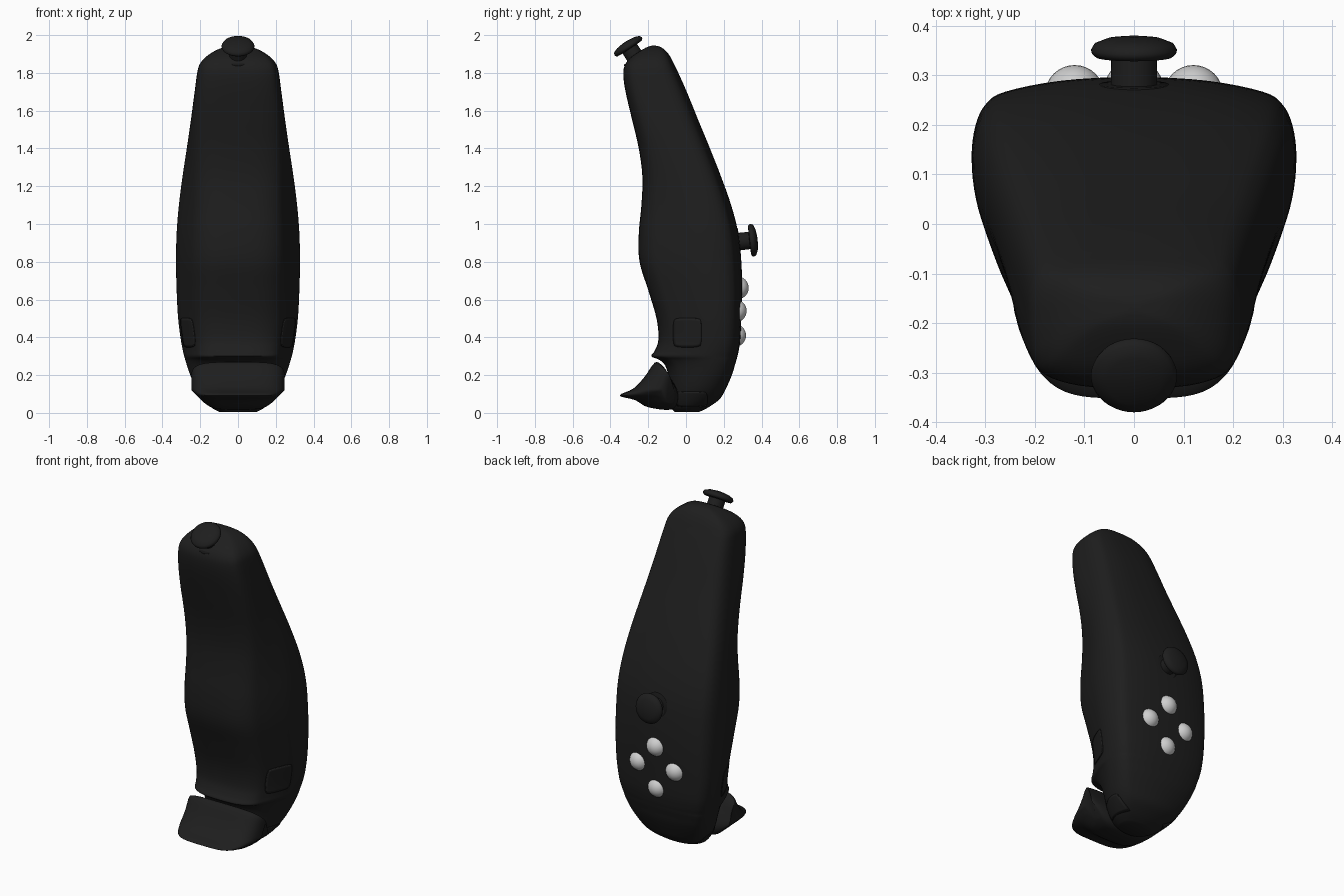
import bpy
import bmesh
import math
from mathutils import Vector
from mathutils.bvhtree import BVHTree

cube = bpy.data.objects.get("Cube")
if cube:
    bpy.data.objects.remove(cube, do_unlink=True)


def material(name, value, roughness):
    mat = bpy.data.materials.new(name)
    mat.use_nodes = True
    colour = (value, value, value, 1)
    mat.diffuse_color = colour
    shader = mat.node_tree.nodes["Principled BSDF"]
    shader.inputs["Base Color"].default_value = colour
    shader.inputs["Roughness"].default_value = roughness
    return mat


SHELL = material("shell black", 0.013, 0.6)
SEAM = material("seam black", 0.008, 0.8)
GREY = material("button grey", 0.62, 0.5)


def finish(name, bm, mat, angle=40):
    bmesh.ops.recalc_face_normals(bm, faces=bm.faces)
    mesh = bpy.data.meshes.new(name)
    bm.to_mesh(mesh)
    bm.free()
    obj = bpy.data.objects.new(name, mesh)
    bpy.context.collection.objects.link(obj)
    mesh.materials.append(mat)
    bpy.ops.object.select_all(action="DESELECT")
    obj.select_set(True)
    bpy.context.view_layer.objects.active = obj
    bpy.ops.object.shade_smooth_by_angle(angle=math.radians(angle))
    return obj


def loft(rings):
    """Skin closed rings of points and cap both ends."""
    bm = bmesh.new()
    rows = [[bm.verts.new(p) for p in ring] for ring in rings]
    count = len(rows[0])
    for low, high in zip(rows, rows[1:]):
        for i in range(count):
            j = (i + 1) % count
            bm.faces.new((low[i], low[j], high[j], high[i]))
    bm.faces.new(rows[0])
    bm.faces.new(rows[-1])
    return bm


def spline(points, steps, closed=False):
    """Catmull-Rom curve through points of any dimension."""
    pts = [Vector(p) for p in points]
    n = len(pts)

    def get(i):
        return pts[i % n] if closed else pts[max(0, min(n - 1, i))]

    out = []
    for i in range(n if closed else n - 1):
        a, b, c, d = (get(i + k) for k in (-1, 0, 1, 2))
        for s in range(steps):
            t = s / steps
            out.append(b + (c - a) * (t / 2)
                       + (a * 2 - b * 5 + c * 4 - d) * (t * t / 2)
                       + (b * 3 - a - c * 3 + d) * (t ** 3 / 2))
    if not closed:
        out.append(pts[-1])
    return out


def mirrored_outline(half):
    return spline(half + [(-x, y) for x, y in half[-2:0:-1]], 4, closed=True)


# Grip body: height, front depth, back depth, half width
sections = [
    (0.005, -0.06, 0.07, 0.1), (0.03, -0.08, 0.12, 0.145),
    (0.075, -0.09, 0.18, 0.19), (0.13, -0.09, 0.212, 0.227),
    (0.2, -0.095, 0.243, 0.256), (0.25, -0.11, 0.258, 0.272),
    (0.28, -0.14, 0.267, 0.28), (0.3, -0.183, 0.272, 0.285),
    (0.33, -0.165, 0.279, 0.292), (0.39, -0.146, 0.288, 0.303),
    (0.5, -0.156, 0.293, 0.317), (0.65, -0.2, 0.297, 0.325),
    (0.8, -0.246, 0.293, 0.328), (0.95, -0.25, 0.277, 0.325),
    (1.1, -0.236, 0.239, 0.313), (1.25, -0.231, 0.186, 0.294),
    (1.4, -0.25, 0.127, 0.271), (1.55, -0.285, 0.065, 0.249),
    (1.7, -0.32, 0.004, 0.229), (1.79, -0.332, -0.036, 0.217),
    (1.84, -0.324, -0.06, 0.205), (1.88, -0.295, -0.08, 0.175),
    (1.915, -0.245, -0.105, 0.125), (1.937, -0.205, -0.135, 0.07),
    (1.944, -0.18, -0.16, 0.015),
]
# Cross-sections from back centre to front centre: tapered grip, boxier head
grip = mirrored_outline([
    (0, 1), (0.45, 0.985), (0.8, 0.94), (0.92, 0.89), (0.98, 0.81), (1, 0.7),
    (0.975, 0.56), (0.9, 0.41), (0.79, 0.24), (0.66, 0.1), (0.4, 0.018), (0, 0)])
head = mirrored_outline([
    (0, 1), (0.45, 0.985), (0.77, 0.93), (0.9, 0.87), (0.97, 0.78), (1, 0.66),
    (1, 0.52), (0.985, 0.36), (0.94, 0.2), (0.82, 0.09), (0.5, 0.018), (0, 0)])
rings = []
for z, front, back, w in spline(sections, 4):
    blend = max(0, min(1, (z - 1) / 0.7))
    blend = blend * blend * (3 - 2 * blend)
    roundness = max(0, 0.7 * (1 - z / 0.3))
    ring = []
    for a, b in zip(grip, head):
        p = a.lerp(b, blend)
        c = Vector((p.x, 2 * p.y - 1))
        c = c.lerp(c.normalized(), roundness)
        ring.append((c.x * w, front + (c.y + 1) / 2 * (back - front), z))
    rings.append(ring)
body_mesh = loft(rings)
surface = BVHTree.FromBMesh(body_mesh)
finish("grip_body", body_mesh, SHELL, 50)

# Trigger: side profile lofted across the width with rounded ends
trigger_profile = spline([
    (-0.352, 0.092), (-0.28, 0.128), (-0.22, 0.19), (-0.165, 0.266),
    (-0.125, 0.25), (-0.09, 0.2), (-0.04, 0.1), (-0.07, 0.02),
    (-0.2, 0.03), (-0.27, 0.068)], 4, closed=True)
rings = []
for i in range(33):
    t = math.sin(math.pi * (i / 32 - 0.5)) * 0.998
    size = (1 - t ** 4) ** 0.27
    ring = []
    for p in trigger_profile:
        y = -0.07 + (p.x + 0.07) * size
        z = 0.11 + (p.y - 0.11) * (0.45 + 0.55 * size)
        ring.append((0.247 * t * min(1, 0.5 + 4.2 * z), y, z))
    rings.append(ring)
finish("trigger", loft(rings), SHELL, 50)


# Thin plates that follow the sides of the body
def side_plate(name, side, y0, y1, z0, z1, grow, lift, mat):
    bm = bmesh.new()
    bmesh.ops.create_grid(bm, x_segments=12, y_segments=12, size=1)
    for v in bm.verts:
        a, b = v.co.x, v.co.y
        y = (y0 + y1) / 2 + a * (1 - 0.1 * b ** 4) * ((y1 - y0) / 2 + grow)
        z = (z0 + z1) / 2 + b * (1 - 0.1 * a ** 4) * ((z1 - z0) / 2 + grow)
        hit = surface.ray_cast(Vector((side, y, z)), Vector((-side, 0, 0)))[0]
        x = hit.x if hit else 0
        v.co = (x + side * lift, y, z)
    obj = finish(name, bm, mat)
    solid = obj.modifiers.new("thickness", "SOLIDIFY")
    solid.thickness = 0.003
    solid.offset = 0


for side, label in ((1, "left"), (-1, "right")):
    for part, area in (("side_button", (-0.065, 0.08, 0.35, 0.5)),
                       ("hinge_cover", (-0.05, 0.11, 0.035, 0.11))):
        side_plate(f"{label}_{part}_seam", side, *area, 0.003, 0, SEAM)
        side_plate(f"{label}_{part}", side, *area, 0, 0.002, SHELL)


# Thumbsticks: lathed cap and stem with a shallow socket
def lathe(name, profile, centre, axis, mat):
    turn = Vector((0, 0, 1)).rotation_difference(Vector(axis))
    rings = []
    for r, h in profile:
        ring = []
        for k in range(40):
            a = math.tau * k / 40
            point = Vector((r * math.cos(a), r * math.sin(a), h))
            ring.append(Vector(centre) + turn @ point)
        rings.append(ring)
    finish(name, loft(rings), mat, 60)


stick = [(0.047, -0.14), (0.046, -0.021), (0.077, -0.019), (0.085, -0.012),
         (0.087, -0.004), (0.08, 0.008), (0.055, 0.018), (0.015, 0.023)]
for name, centre, axis, depth in (
        ("top_stick", (0, -0.309, 1.945), (0, -0.55, 0.84), 0.074),
        ("back_stick", (0, 0.356, 0.915), (0, 0.993, 0.11), 0.074)):
    lathe(name, stick, centre, axis, SHELL)
    socket = [(0.07, -depth - 0.04), (0.074, -depth - 0.004), (0.07, -depth)]
    lathe(name + "_socket", socket, centre, axis, SEAM)

# Four domed buttons in a diamond on the back
for name, x, y, z in (("upper", 0, 0.272, 0.662), ("lower", 0, 0.258, 0.41),
                      ("left", 0.12, 0.261, 0.54), ("right", -0.12, 0.261, 0.54)):
    bm = bmesh.new()
    bmesh.ops.create_uvsphere(bm, u_segments=32, v_segments=16, radius=0.06)
    bmesh.ops.translate(bm, verts=bm.verts, vec=(x, y, z))
    finish(name + "_face_button", bm, GREY)
